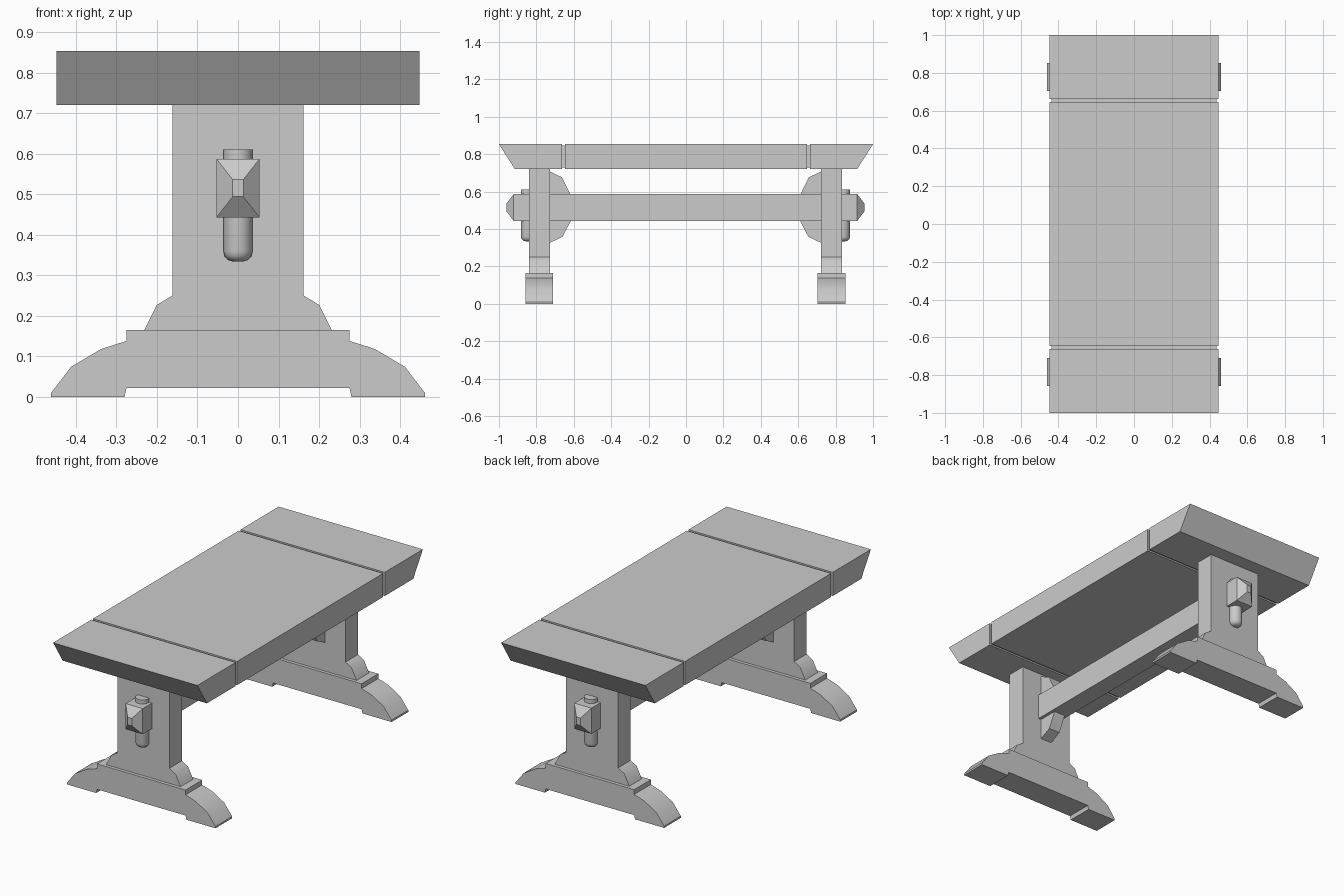
import bpy, bmesh
from math import radians

if "Cube" in bpy.data.objects:
    bpy.data.objects.remove(bpy.data.objects["Cube"])

OFF = -0.003   # the base sits slightly off the top's centre


def finish(name, bm, angle=35):
    bmesh.ops.recalc_face_normals(bm, faces=bm.faces[:])
    mesh = bpy.data.meshes.new(name)
    bm.to_mesh(mesh)
    bm.free()
    ob = bpy.data.objects.new(name, mesh)
    bpy.context.collection.objects.link(ob)
    bpy.ops.object.select_all(action='DESELECT')
    ob.select_set(True)
    bpy.context.view_layer.objects.active = ob
    bpy.ops.object.shade_smooth_by_angle(angle=radians(angle))
    return ob


def prism(name, profile, axis, lo, hi):
    """Extrude a 2D (a, z) profile from lo to hi along axis 'x' or 'y'."""
    def place(a, z, t):
        return (t, a, z) if axis == 'x' else (a, t, z)
    bm = bmesh.new()
    face = bm.faces.new([bm.verts.new(place(a, z, lo)) for a, z in profile])
    ext = bmesh.ops.extrude_face_region(bm, geom=[face])['geom']
    step = place(0, 0, hi - lo)
    bmesh.ops.translate(bm, vec=step, verts=[v for v in ext if isinstance(v, bmesh.types.BMVert)])
    return finish(name, bm)


def rect(a0, a1, z0, z1):
    return [(a0, z0), (a1, z0), (a1, z1), (a0, z1)]


def mirrored(half):
    return half + [(-a, z) for a, z in reversed(half)]


# Table top centre
prism("top_centre", rect(-0.647, 0.647, 0.72, 0.853), 'x', -0.448, 0.448)

# Stretcher beam with faceted tenon ends
bm = bmesh.new()
rings = []
for y, hx, hz in ((-0.957, 0.013, 0.021), (-0.918, 0.053, 0.072),
                  (0.918, 0.053, 0.072), (0.957, 0.013, 0.021)):
    rings.append([bm.verts.new((sx * hx, y + OFF, 0.515 + sz * hz))
                  for sx, sz in ((-1, -1), (1, -1), (1, 1), (-1, 1))])
for r, s in zip(rings, rings[1:]):
    for i in range(4):
        j = (i + 1) % 4
        bm.faces.new((r[i], r[j], s[j], s[i]))
bm.faces.new(rings[0])
bm.faces.new(rings[-1])
finish("stretcher", bm, 20)

foot = mirrored([(0.275, 0.165), (0.275, 0.138), (0.338, 0.118), (0.412, 0.074),
                 (0.461, 0.01), (0.461, 0.0), (0.28, 0.0), (0.275, 0.022)])
post = mirrored([(0.162, 0.72), (0.162, 0.25), (0.2, 0.227), (0.231, 0.165)])
bracket = [(0.727, 0.708), (0.66, 0.676), (0.615, 0.585),
           (0.613, 0.443), (0.657, 0.358), (0.727, 0.325)]

for s, side in ((-1, "front"), (1, "back")):
    # End board with undercut outer edge, and the tongue in the joint
    prism(side + "_end_board",
          [(s * 0.662, 0.72), (s * 0.915, 0.72), (s * 1.0, 0.853), (s * 0.662, 0.853)],
          'x', -0.448, 0.448)
    prism(side + "_tongue", rect(s * 0.64, s * 0.67, 0.728, 0.845), 'x', -0.438, 0.438)

    # Trestle: foot, post and knee bracket
    prism(side + "_foot", foot, 'y', s * 0.707 + OFF, s * 0.855 + OFF)
    prism(side + "_post", post, 'y', s * 0.725 + OFF, s * 0.836 + OFF)
    prism(side + "_bracket", [(s * a + OFF, z) for a, z in bracket], 'x', -0.035, 0.035)

    # Locking peg with rounded lower end
    bm = bmesh.new()
    bmesh.ops.create_cone(bm, cap_ends=True, segments=24, radius1=0.036,
                          radius2=0.036, depth=0.276)
    low = [e for e in bm.edges if all(v.co.z < 0 for v in e.verts)]
    bmesh.ops.bevel(bm, geom=low, offset=0.025, segments=3, profile=0.5, affect='EDGES')
    bmesh.ops.translate(bm, vec=(0, s * 0.844 + OFF, 0.472), verts=bm.verts)
    finish(side + "_peg", bm, 40)
